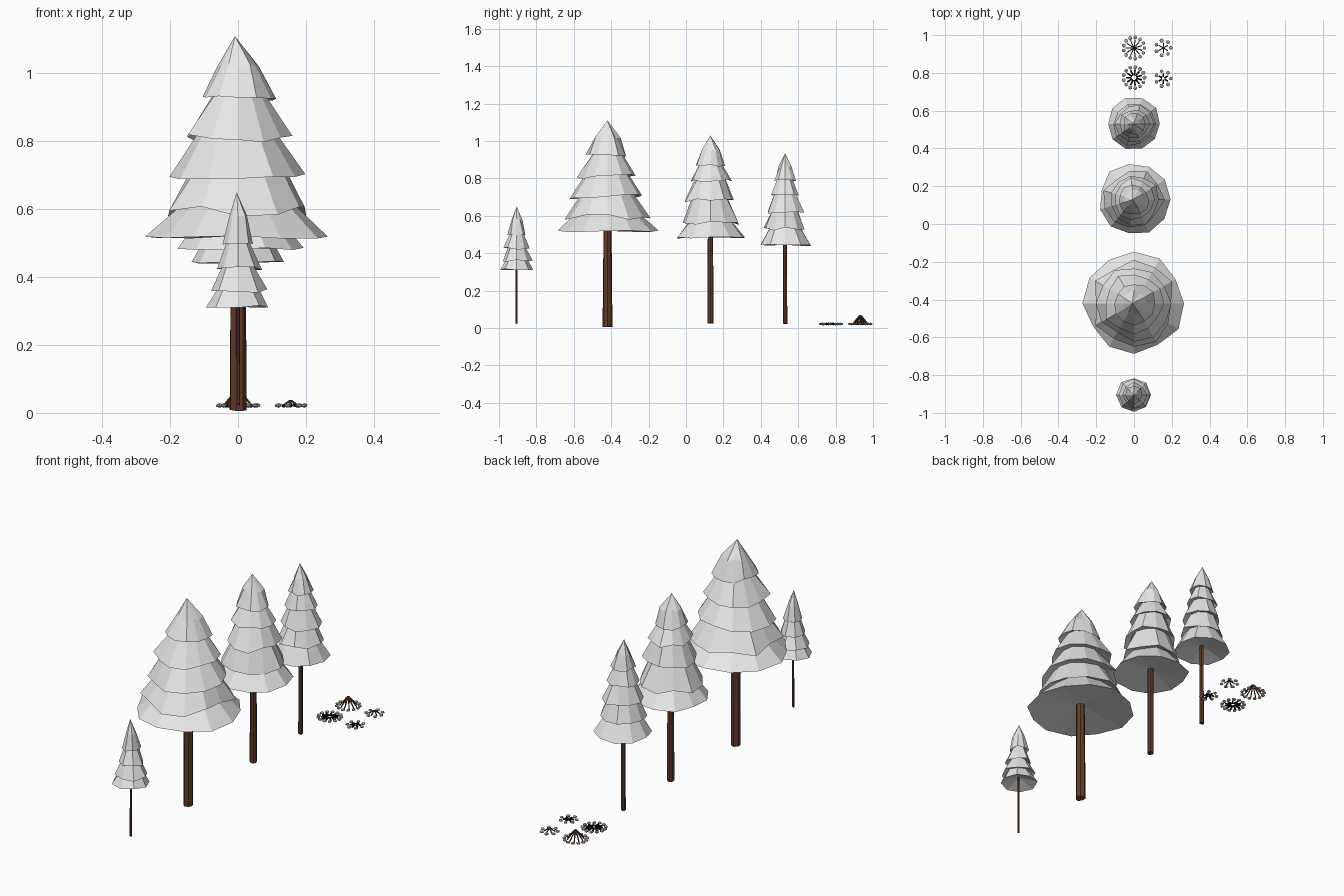
import bpy, bmesh, random
from math import sin, cos, tau
from mathutils import Vector, Matrix

random.seed(4)
cube = bpy.data.objects.get("Cube")
if cube:
    bpy.data.objects.remove(cube)


def material(name, rgb):
    mat = bpy.data.materials.new(name)
    mat.use_nodes = True
    colour = (*rgb, 1)
    mat.diffuse_color = colour
    mat.node_tree.nodes["Principled BSDF"].inputs["Base Color"].default_value = colour
    return mat


snow = material("snow_white", (0.8, 0.8, 0.8))
bark = material("bark_brown", (0.13, 0.045, 0.02))
stone = material("stone_grey", (0.5, 0.5, 0.5))
coal = material("charred_black", (0.004, 0.004, 0.004))


def finish(bm, name, mat):
    bmesh.ops.recalc_face_normals(bm, faces=bm.faces)
    mesh = bpy.data.meshes.new(name)
    bm.to_mesh(mesh)
    bm.free()
    mesh.materials.append(mat)
    obj = bpy.data.objects.new(name, mesh)
    bpy.context.collection.objects.link(obj)
    return obj


def ring(bm, centre, radius, z, sides, wobble, droop):
    verts = []
    for i in range(sides):
        a = tau * i / sides
        r = radius * random.uniform(1 - wobble, 1 + wobble / 2)
        verts.append(bm.verts.new((r * cos(a), centre + r * sin(a),
                                   z + random.uniform(-droop, droop))))
    return verts


def bridge(bm, low, high):
    n = len(low)
    for i in range(n):
        j = (i + 1) % n
        bm.faces.new((low[i], low[j], high[j], high[i]))


def fan(bm, verts, point):
    tip = bm.verts.new(point)
    for i, v in enumerate(verts):
        bm.faces.new((v, verts[(i + 1) % len(verts)], tip))


def foliage(name, y, tiers, top, sides):
    # Overlapping skirts: each flares down from a narrow neck
    bm = bmesh.new()
    z0, r0 = tiers[0]
    skirt = ring(bm, y, r0, z0 + 0.003, sides, 0.07, 0.004)
    fan(bm, skirt, (0, y, z0 + 0.035))
    for z, r in tiers[1:]:
        neck = ring(bm, y, r * 0.7, z + r * 0.12, sides, 0.06, 0.004)
        bridge(bm, skirt, neck)
        skirt = ring(bm, y, r, z, sides, 0.13, r * 0.08)
        bridge(bm, neck, skirt)
    # Blunt, slightly leaning crown
    z, r = tiers[-1]
    crown = ring(bm, y, r * 0.6, z + (top - z) * 0.52, sides, 0.2, r * 0.08)
    bridge(bm, skirt, crown)
    fan(bm, crown, (-r * 0.08, y, top))
    return finish(bm, name, snow)


def trunk(name, y, radius, base, top):
    bm = bmesh.new()
    foot = ring(bm, y, radius, base + 0.005, 7, 0.12, 0.005)
    head = ring(bm, y, radius * 0.85, top, 7, 0.1, 0)
    bridge(bm, foot, head)
    bm.faces.new(foot)
    bm.faces.new(head)
    return finish(bm, name, bark)


# Trees: name, y, trunk radius, trunk base, crown top, sides, skirts as (height, radius)
trees = (
    ("sapling", -0.905, 0.006, 0.02, 0.65, 8,
     ((0.31, 0.094), (0.36, 0.082), (0.425, 0.068), (0.5, 0.05))),
    ("large_pine", -0.42, 0.026, 0.0, 1.11, 12,
     ((0.515, 0.265), (0.595, 0.225), (0.7, 0.198), (0.81, 0.16), (0.925, 0.112))),
    ("medium_pine", 0.13, 0.018, 0.02, 1.03, 11,
     ((0.48, 0.19), (0.56, 0.16), (0.68, 0.14), (0.79, 0.112), (0.87, 0.083))),
    ("slender_pine", 0.53, 0.012, 0.02, 0.935, 10,
     ((0.44, 0.145), (0.53, 0.117), (0.62, 0.102), (0.71, 0.082), (0.79, 0.06))),
)
for name, y, radius, base, top, sides, tiers in trees:
    foliage(name + "_foliage", y, tiers, top, sides)
    trunk(name + "_trunk", y, radius, base, tiers[0][0] + 0.06)


def add_stick(bm, a, b, radius):
    a, b = Vector(a), Vector(b)
    turn = (b - a).to_track_quat('Z', 'Y').to_matrix().to_4x4()
    bmesh.ops.create_cone(bm, cap_ends=True, segments=6, radius1=radius, radius2=radius,
                          depth=(b - a).length,
                          matrix=Matrix.Translation((a + b) / 2) @ turn)


def fire_pit(name, x, y, size, stones, sticks, height, burnt):
    # Ring of flattened stones
    bm = bmesh.new()
    for i in range(stones):
        a = tau * i / stones
        r = size - 0.012
        s = random.uniform(0.9, 1.1) * 0.011
        place = Matrix.Translation((x + r * cos(a), y + r * sin(a), 0.022))
        bmesh.ops.create_icosphere(bm, subdivisions=1, radius=1,
                                   matrix=place @ Matrix.Diagonal((s, s, 0.007, 1)))
    finish(bm, name + "_stones", stone)
    # Sticks leaning to a peak, or collapsed and charred
    bm = bmesh.new()
    reach = size - 0.025
    for i in range(sticks):
        a = tau * (i + 0.5) / sticks
        out = Vector((cos(a), sin(a), 0))
        hub = Vector((x, y, 0))
        foot = hub + out * reach + Vector((0, 0, 0.02))
        inner = 0.3 if burnt else 0.08
        tip = hub + out * reach * inner + Vector((0, 0, height))
        add_stick(bm, foot, tip, 0.005 if burnt else 0.0032)
    finish(bm, name + "_sticks", coal if burnt else bark)


fire_pit("large_campfire", 0, 0.932, 0.068, 13, 11, 0.068, False)
fire_pit("small_campfire", 0.155, 0.932, 0.052, 7, 6, 0.036, False)
fire_pit("large_burnt_fire", 0, 0.775, 0.068, 13, 11, 0.024, True)
fire_pit("small_burnt_fire", 0.155, 0.77, 0.052, 7, 6, 0.024, True)
